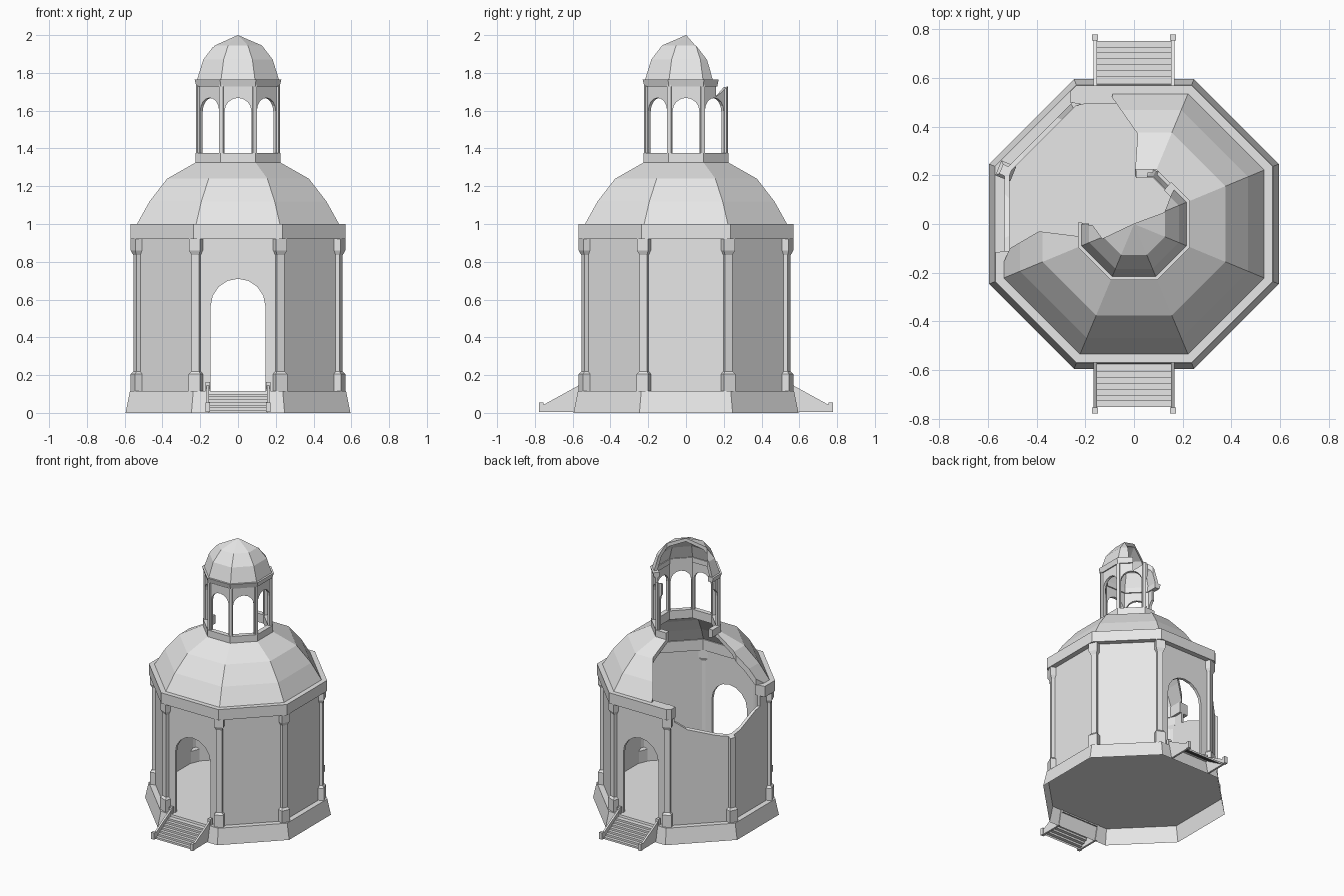
import bpy, bmesh
from math import pi, sin, cos
from mathutils import Matrix, Vector

if "Cube" in bpy.data.objects:
    bpy.data.objects.remove(bpy.data.objects["Cube"])

# One pale stone colour
stone = bpy.data.materials.new("pale_stone")
stone.use_nodes = True
stone.diffuse_color = (0.8, 0.8, 0.8, 1)
stone.node_tree.nodes["Principled BSDF"].inputs["Base Color"].default_value = (0.8, 0.8, 0.8, 1)

EIGHTH = pi / 8
FLOOR = 0.115


def finish(name, bm, fix_normals=True):
    bmesh.ops.remove_doubles(bm, verts=bm.verts, dist=1e-5)
    if fix_normals:
        bmesh.ops.recalc_face_normals(bm, faces=bm.faces)
    mesh = bpy.data.meshes.new(name)
    bm.to_mesh(mesh)
    bm.free()
    mesh.materials.append(stone)
    ob = bpy.data.objects.new(name, mesh)
    bpy.context.scene.collection.objects.link(ob)
    return ob


def octagon_ring(name, profile, closed=True):
    """Profile of (apothem, z) swept round eight sides."""
    bm = bmesh.new()
    loops = []
    for k in range(8):
        a = EIGHTH + k * pi / 4
        loops.append([bm.verts.new((r / cos(EIGHTH) * cos(a), r / cos(EIGHTH) * sin(a), z))
                      for r, z in profile])
    n = len(profile)
    for k in range(8):
        p, q = loops[k], loops[(k + 1) % 8]
        for i in range(n if closed else n - 1):
            j = (i + 1) % n
            if profile[i][0] or profile[j][0]:
                bm.faces.new((p[i], q[i], q[j], p[j]))
    return finish(name, bm, closed)


def prism(name, low, high):
    """Solid between two matching outlines."""
    bm = bmesh.new()
    a = [bm.verts.new(p) for p in low]
    b = [bm.verts.new(p) for p in high]
    caps = [bm.faces.new(a), bm.faces.new(b)]
    for i in range(len(a)):
        j = (i + 1) % len(a)
        bm.faces.new((a[i], a[j], b[j], b[i]))
    bmesh.ops.triangulate(bm, faces=caps)
    return finish(name, bm)


def subtract(targets, cutter):
    cutter.hide_render = True
    for ob in targets:
        mod = ob.modifiers.new("cut", "BOOLEAN")
        mod.operation = "DIFFERENCE"
        mod.solver = "EXACT"
        mod.object = cutter
        bpy.context.view_layer.objects.active = ob
        bpy.ops.object.modifier_apply(modifier=mod.name)
    bpy.data.objects.remove(cutter)


def break_away(targets, outline, top):
    """Remove a jagged chunk; outline is (x, y, lower z)."""
    subtract(targets, prism("break_cutter", outline, [(x, y, top) for x, y, z in outline]))


def arch_cut(target, half, bottom, spring, angle):
    pts = [(-half, bottom)]
    pts += [(-half * cos(i * pi / 8), spring + half * sin(i * pi / 8)) for i in range(9)]
    pts.append((half, bottom))
    rot = Matrix.Rotation(angle, 3, "Z")
    subtract([target], prism("arch_cutter", [rot @ Vector((x, -1, z)) for x, z in pts],
                             [rot @ Vector((x, 1, z)) for x, z in pts]))


def corner_post(name, k, radius, sections):
    """Stack of square sections (half width, z) at octagon corner k."""
    bm = bmesh.new()
    rot = Matrix.Rotation(EIGHTH + k * pi / 4, 3, "Z")
    rings = [[bm.verts.new(rot @ Vector((radius + sx * h, sy * h, z)))
              for sx, sy in ((-1, -1), (1, -1), (1, 1), (-1, 1))] for h, z in sections]
    bm.faces.new(rings[0])
    bm.faces.new(rings[-1])
    for p, q in zip(rings, rings[1:]):
        for i in range(4):
            j = (i + 1) % 4
            bm.faces.new((p[i], p[j], q[j], q[i]))
    return finish(name, bm)


# Base, hollow underneath, and walls
base = octagon_ring("base", [(0.595, 0), (0.572, FLOOR), (0, FLOOR)], closed=False)
wall = octagon_ring("wall", [(0.533, FLOOR), (0.533, 0.93), (0.512, 0.93), (0.512, FLOOR)])
arch_cut(wall, 0.145, 0.05, 0.565, 0)
cornice = octagon_ring("cornice", [(0.57, 0.92), (0.57, 1.0), (0.495, 1.0), (0.495, 0.92)])

# Corner pilasters with base and capital
pilasters = [corner_post("pilaster", k, 0.57, [
    (0.033, FLOOR), (0.033, 0.205), (0.021, 0.22), (0.021, 0.835),
    (0.032, 0.86), (0.032, 0.925)]) for k in range(8)]

# Main dome shell
dome = octagon_ring("dome", [
    (0.535, 1.0), (0.468, 1.12), (0.375, 1.24), (0.22, 1.328),
    (0.195, 1.31), (0.355, 1.215), (0.44, 1.105), (0.503, 1.0)])

# Lantern: drum, arcade, posts, cornice and cap
drum = octagon_ring("lantern_drum", [(0.225, 1.322), (0.225, 1.375), (0.19, 1.375), (0.19, 1.31)])
arcade = octagon_ring("lantern_arcade", [(0.212, 1.37), (0.212, 1.74), (0.193, 1.74), (0.193, 1.37)])
for k in range(4):
    arch_cut(arcade, 0.071, 1.3, 1.597, k * pi / 4)
posts = [corner_post("lantern_post", k, 0.226, [(0.011, 1.37), (0.011, 1.74)]) for k in range(8)]
band = octagon_ring("lantern_cornice", [(0.22, 1.728), (0.23, 1.765), (0.185, 1.765), (0.185, 1.728)])
cap = octagon_ring("lantern_cap", [
    (0.217, 1.763), (0.184, 1.87), (0.127, 1.945), (0, 2.0),
    (0, 1.975), (0.11, 1.925), (0.162, 1.86), (0.192, 1.763)])

# Ruined corner: walls and cornice, then dome, then lantern
break_away([wall, cornice, pilasters[2], pilasters[3], pilasters[4]], [
    (-0.262, 0.7, 0.88), (-0.262, 0.5, 0.88), (-0.21, 0.49, 0.88), (-0.21, 0.4, 0.88),
    (-0.4, 0.0, 0.82), (-0.42, -0.1, 0.84),
    (-0.7, -0.13, 0.85), (-0.7, 0.28, 0.68), (-0.5, 0.5, 0.72)], 1.05)
break_away([dome], [
    (-0.07, 0.7, 0.9), (-0.09, 0.52, 0.9), (0.015, 0.37, 0.9), (0.0, 0.15, 0.9), (-0.1, -0.03, 0.9),
    (-0.23, -0.05, 0.9), (-0.39, -0.03, 0.9), (-0.51, -0.1, 0.9), (-0.545, -0.18, 0.9),
    (-0.7, -0.18, 0.9), (-0.7, 0.7, 0.9)], 1.45)
break_away([drum], [
    (0.0, 0.4, 1.2), (0.01, 0.15, 1.2), (-0.15, 0.0, 1.2), (-0.4, 0.02, 1.2),
    (-0.4, 0.4, 1.2)], 1.5)
break_away([arcade], [
    (0.065, 0.4, 1.3), (0.05, 0.12, 1.3), (-0.15, -0.04, 1.3), (-0.4, -0.045, 1.3),
    (-0.4, 0.4, 1.3)], 1.9)
break_away([arcade, band, posts[1]], [
    (0.18, 0.205, 1.7), (0.12, 0.135, 1.66), (0.0, 0.03, 1.66), (-0.15, 0.0, 1.66),
    (-0.4, 0.02, 1.7), (-0.4, 0.4, 1.7), (0.1, 0.24, 1.735)], 1.9)
break_away([cap], [
    (0.21, 0.21, 1.6), (0.155, 0.125, 1.6), (0.125, 0.048, 1.6), (0.0, 0.002, 1.6),
    (-0.13, -0.06, 1.6), (-0.17, -0.005, 1.6), (-0.4, 0.02, 1.6), (-0.4, 0.4, 1.6),
    (0.18, 0.4, 1.6)], 2.2)
for ob in (posts[2], posts[3]):
    bpy.data.objects.remove(ob)

# Stairs with sloping side rails and newel posts, front and back
STEPS = 7
for side, s in (("front", -1), ("back", 1)):
    bm = bmesh.new()
    line = [(0.565, 0.1)]
    for i in range(STEPS):
        y, z = 0.585 + 0.0238 * (i + 1), 0.1 * (1 - i / STEPS)
        line += [(y, z), (y, z - 0.1 / STEPS)]
    rows = [[bm.verts.new((x * s, y * s, z)) for x in (-0.155, 0.155)] for y, z in line]
    for p, q in zip(rows, rows[1:]):
        bm.faces.new((p[0], p[1], q[1], q[0]))
    finish(side + "_steps", bm, False)
    slope = [(0.59, 0.005), (0.565, FLOOR), (0.565, 0.147), (0.765, 0.037), (0.765, 0.005)]
    for x in (-0.16, 0.16):
        prism(side + "_rail", [(x - 0.007, y * s, z) for y, z in slope],
              [(x + 0.007, y * s, z) for y, z in slope])
        for y, low, high in ((0.766, 0.005, 0.055), (0.557, FLOOR, 0.163)):
            square = [(x + i * 0.012, y * s + j * 0.012)
                      for i, j in ((-1, -1), (1, -1), (1, 1), (-1, 1))]
            prism(side + "_newel", [(u, v, low) for u, v in square],
                  [(u, v, high) for u, v in square])
